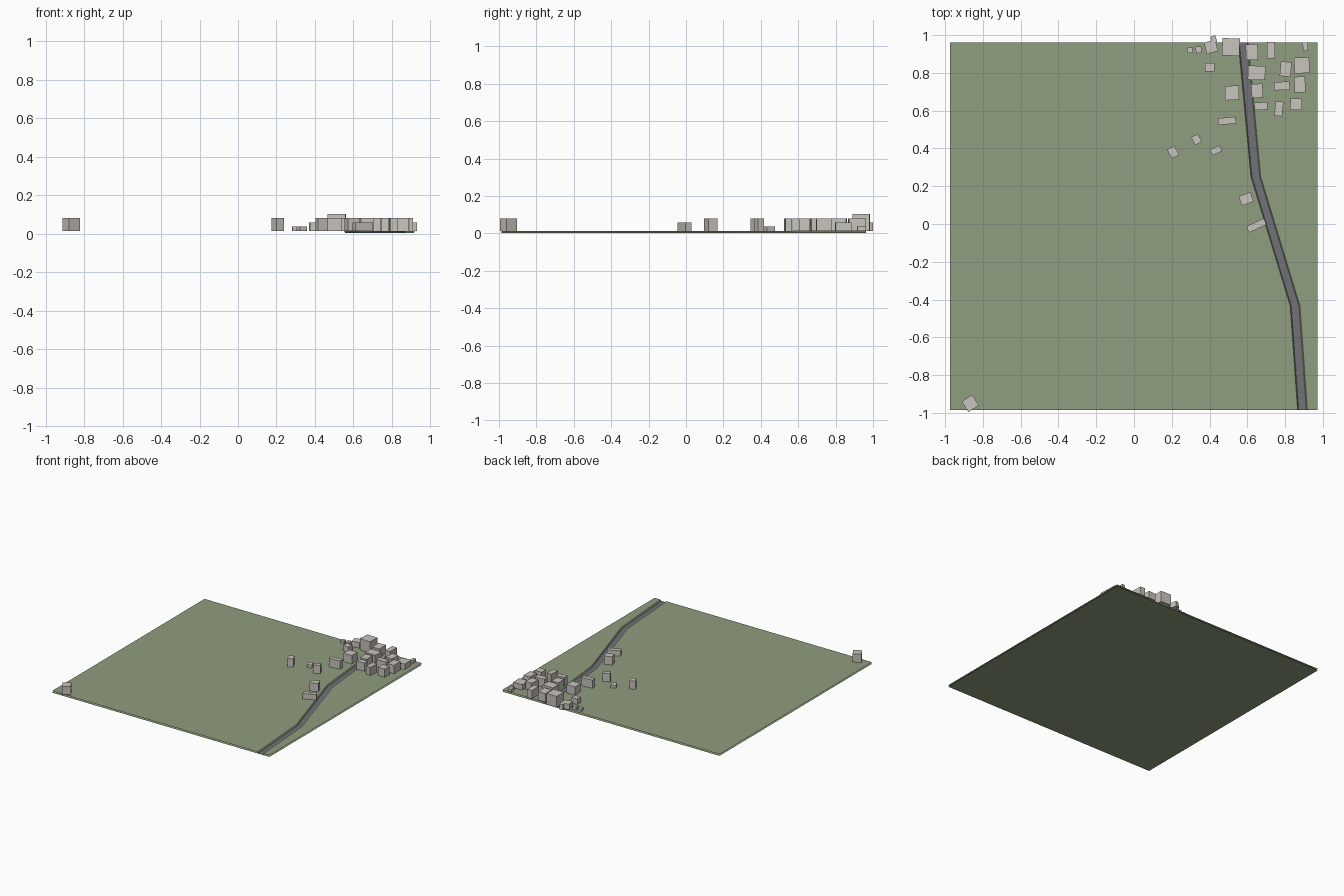
import bpy, bmesh, math
from mathutils import Vector


def mat(name, rgb):
    m = bpy.data.materials.new(name)
    m.diffuse_color = (*rgb, 1)
    return m


GRASS = mat("grass green", (0.28, 0.34, 0.215))
ROAD = mat("asphalt grey", (0.165, 0.165, 0.19))
STONE = mat("pale stone", (0.58, 0.55, 0.51))

X0, X1, Y0, Y1 = -0.973, 0.971, -0.986, 0.962   # land limits
Z = 0.013                                       # land surface height
PATH = [(0.892, Y0), (0.853, -0.435), (0.645, 0.25), (0.578, Y1)]


def make(name, bm, material):
    me = bpy.data.meshes.new(name)
    bm.to_mesh(me)
    bm.free()
    me.materials.append(material)
    ob = bpy.data.objects.new(name, me)
    bpy.context.collection.objects.link(ob)
    return ob


def strips(name, columns, material):
    """Skin quads between neighbouring polylines (left to right)."""
    bm = bmesh.new()
    cols = [[bm.verts.new(p) for p in c] for c in columns]
    for a, b in zip(cols, cols[1:]):
        for i in range(len(a) - 1):
            bm.faces.new((a[i], b[i], b[i + 1], a[i + 1]))
    return make(name, bm, material)


def lane(dx, z):
    return [(x + dx, y, z) for x, y in PATH]


def border(x, z):
    return [(x, y, z) for _, y in PATH]


# land with a sunken road bed, and its flat underside
strips("land", [border(X0, Z), lane(-0.026, Z), lane(-0.020, 0.002),
                lane(0.020, 0.002), lane(0.026, Z), border(X1, Z)], GRASS)
strips("land_underside", [border(X1, 0), border(X0, 0)], GRASS)
# road surface lying in the bed
strips("road", [lane(-0.018, 0.004), lane(0.018, 0.004)], ROAD)

# buildings: x, y, width, depth, turn in degrees, roof height
LOW, MID, TALL, TOP = 0.037, 0.057, 0.08, 0.103
BUILDINGS = [
    (0.296, 0.92, 0.030, 0.028, 5, LOW), (0.342, 0.922, 0.030, 0.035, 5, LOW),
    (0.408, 0.938, 0.062, 0.062, 15, MID), (0.422, 0.978, 0.028, 0.036, 15, MID),
    (0.513, 0.937, 0.092, 0.092, -2, TOP), (0.400, 0.830, 0.050, 0.046, 0, MID),
    (0.624, 0.910, 0.064, 0.084, 2, TALL), (0.725, 0.919, 0.043, 0.088, 0, TALL),
    (0.907, 0.938, 0.027, 0.046, 3, LOW), (0.889, 0.840, 0.080, 0.084, 3, MID),
    (0.649, 0.800, 0.092, 0.075, -2, TALL), (0.803, 0.820, 0.058, 0.078, -5, TALL),
    (0.519, 0.694, 0.074, 0.076, 2, TALL), (0.652, 0.705, 0.060, 0.074, 4, TALL),
    (0.783, 0.731, 0.083, 0.044, 3, TALL), (0.878, 0.738, 0.058, 0.084, 2, TALL),
    (0.672, 0.624, 0.070, 0.040, 3, TALL), (0.767, 0.610, 0.042, 0.078, -6, TALL),
    (0.858, 0.634, 0.062, 0.060, -2, TALL), (0.492, 0.546, 0.094, 0.036, 5, TALL),
    (0.331, 0.447, 0.040, 0.047, 25, LOW), (0.434, 0.390, 0.056, 0.034, 24, TALL),
    (0.207, 0.380, 0.044, 0.054, 28, TALL), (0.594, 0.133, 0.066, 0.052, 20, TALL),
    (0.648, -0.008, 0.102, 0.036, 25, MID), (-0.867, -0.950, 0.066, 0.066, 32, TALL),
]
for i, (x, y, w, d, turn, top) in enumerate(BUILDINGS, 1):
    bm = bmesh.new()
    bmesh.ops.create_cube(bm, size=1)
    bmesh.ops.scale(bm, vec=(w, d, top - Z), verts=bm.verts)
    ob = make(f"building_{i:02d}", bm, STONE)
    ob.location = Vector((x, y, (top + Z) / 2))
    ob.rotation_euler.z = math.radians(turn)
